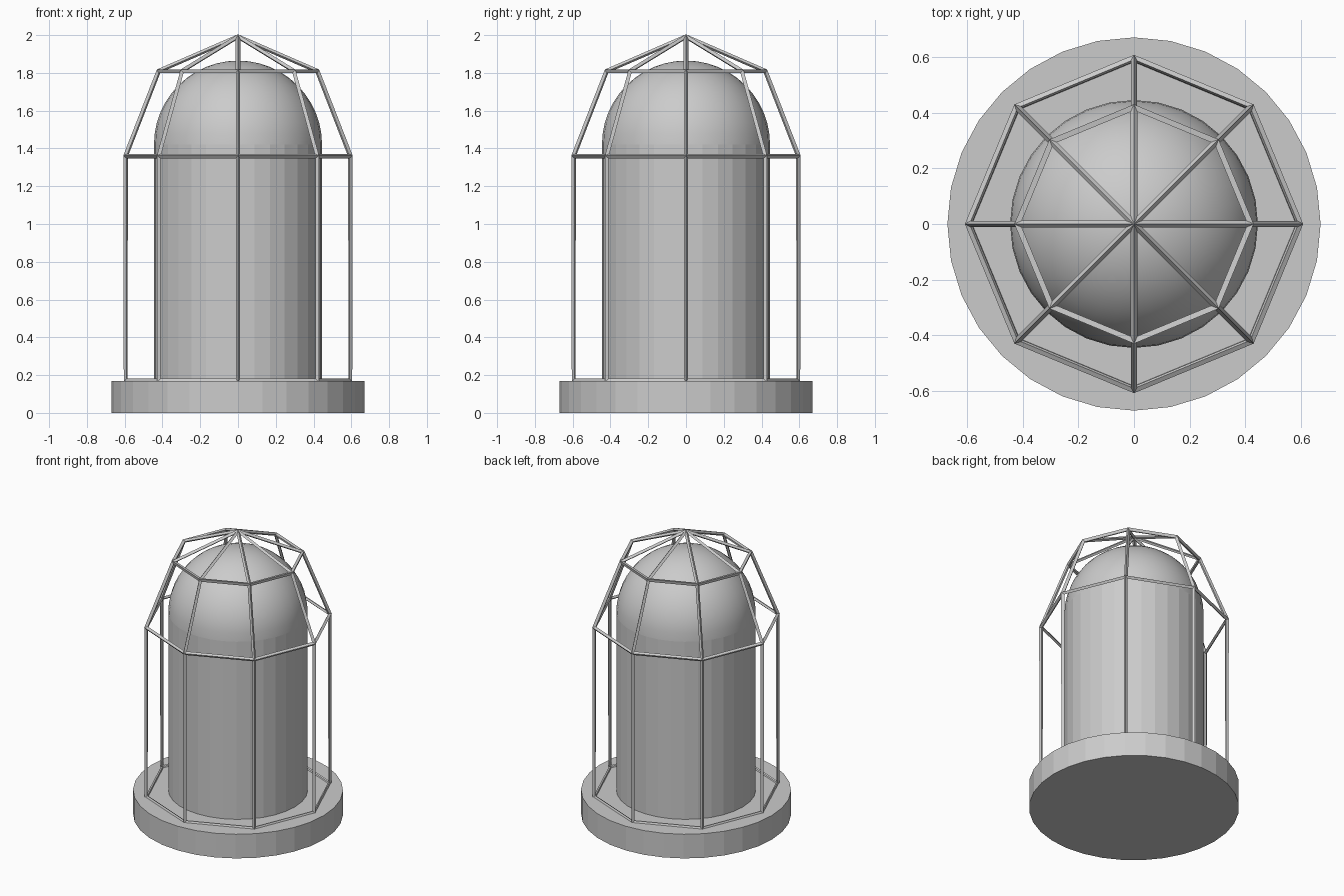
import bpy, bmesh
from math import cos, sin, pi

default = bpy.data.objects.get("Cube")
if default:
    bpy.data.objects.remove(default, do_unlink=True)

grey = bpy.data.materials.new("plain grey")
grey.use_nodes = True
grey.diffuse_color = (0.6, 0.6, 0.6, 1)
grey.node_tree.nodes["Principled BSDF"].inputs["Base Color"].default_value = (0.6, 0.6, 0.6, 1)


def revolve(name, profile, sides):
    """Turn a bottom-to-top (radius, z) profile; radius 0 closes to a point."""
    bm = bmesh.new()
    rings = []
    for r, z in profile:
        count = sides if r > 0 else 1
        rings.append([bm.verts.new((r * cos(2 * pi * i / sides), r * sin(2 * pi * i / sides), z))
                      for i in range(count)])
    for low, high in zip(rings, rings[1:]):
        for i in range(sides):
            j = (i + 1) % sides
            if len(high) == 1:
                bm.faces.new((low[i], low[j], high[0]))
            else:
                bm.faces.new((low[i], low[j], high[j], high[i]))
    bm.faces.new(rings[0][::-1])
    if len(rings[-1]) > 1:
        bm.faces.new(rings[-1])
    mesh = bpy.data.meshes.new(name)
    bm.to_mesh(mesh)
    bm.free()
    mesh.materials.append(grey)
    obj = bpy.data.objects.new(name, mesh)
    bpy.context.collection.objects.link(obj)
    return obj


# Round base plate
revolve("base_plate", [(0.67, 0), (0.67, 0.17)], 32)

# Lamp glass: straight wall with a smooth hemispherical dome
radius, wall_top, steps = 0.445, 1.42, 12
dome = [(radius * cos(pi / 2 * k / steps), wall_top + radius * sin(pi / 2 * k / steps))
        for k in range(steps)]
glass = revolve("lamp_glass", [(radius, 0.17)] + dome + [(0, wall_top + radius)], 32)
for face in glass.data.polygons:
    face.use_smooth = face.center.z > wall_top

# Eight-sided guard cage made of thin bars
cage = revolve("guard_cage", [(0.595, 0.17), (0.595, 1.36), (0.42, 1.81), (0, 1.992)], 8)
bars = cage.modifiers.new("bars", "WIREFRAME")
bars.thickness = 0.025
bars.use_even_offset = True
bars.use_replace = True
